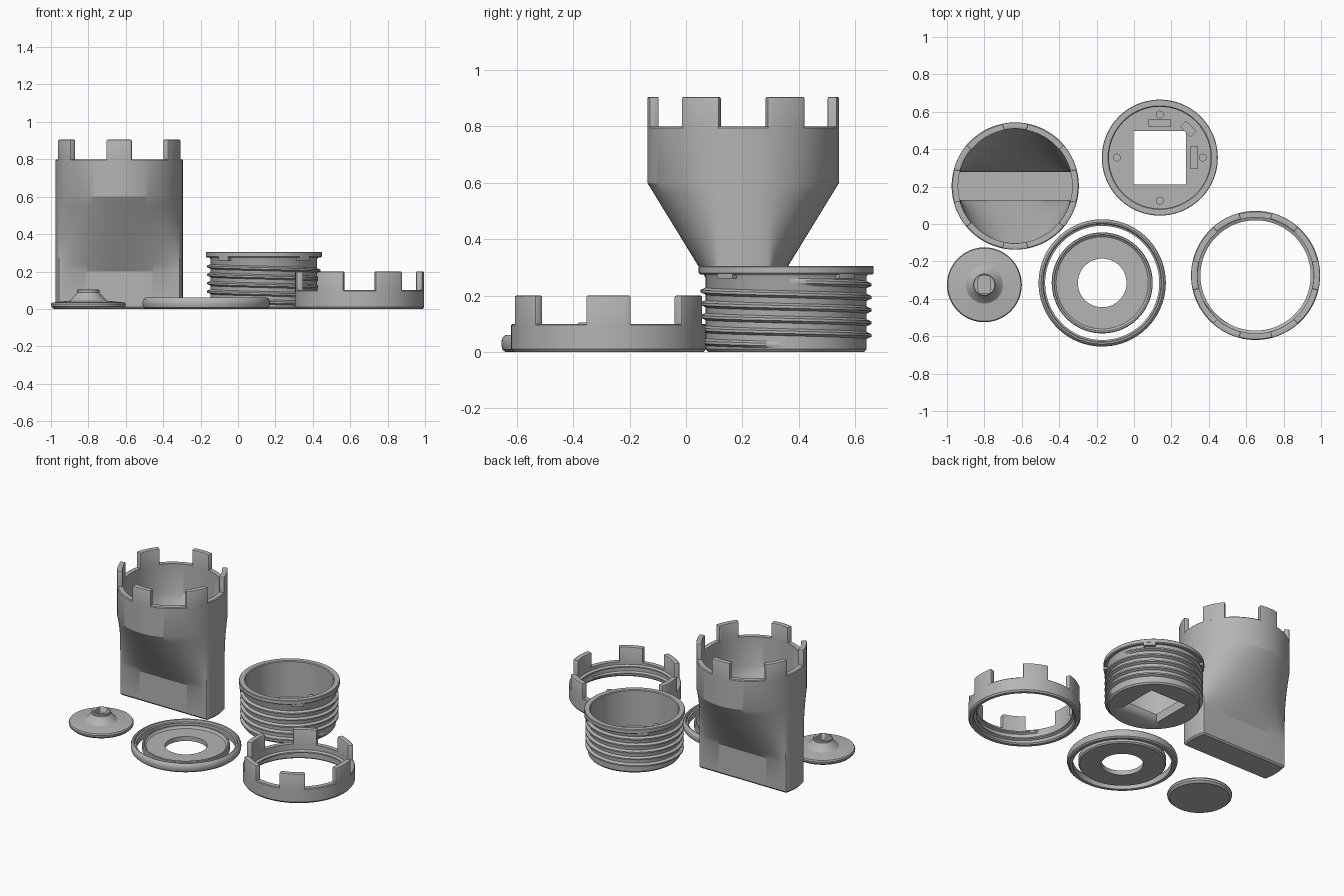
import bpy, bmesh, math
from mathutils import Matrix, Vector

if "Cube" in bpy.data.objects:
    bpy.data.objects.remove(bpy.data.objects["Cube"])

SEG = 120
grey = bpy.data.materials.new("plain_grey")
grey.diffuse_color = (0.46, 0.46, 0.46, 1)
grey.use_nodes = True
grey.node_tree.nodes["Principled BSDF"].inputs["Base Color"].default_value = grey.diffuse_color


def finish(name, bm, loc, angle=30):
    """Turn a bmesh into a smooth-shaded, sharp-edged object."""
    bmesh.ops.remove_doubles(bm, verts=bm.verts, dist=1e-5)
    bmesh.ops.recalc_face_normals(bm, faces=bm.faces)
    me = bpy.data.meshes.new(name)
    bm.to_mesh(me)
    bm.free()
    me.materials.append(grey)
    ob = bpy.data.objects.new(name, me)
    ob.location = loc
    bpy.context.collection.objects.link(ob)
    bpy.ops.object.select_all(action='DESELECT')
    ob.select_set(True)
    bpy.context.view_layer.objects.active = ob
    bpy.ops.object.shade_smooth_by_angle(angle=math.radians(angle))
    return ob


def skin(bm, rings, closed):
    """Bridge rings of points; closed joins the last ring to the first."""
    vs = [[bm.verts.new(p) for p in ring] for ring in rings]
    n = len(vs[0])
    for i in range(len(vs) if closed else len(vs) - 1):
        a, b = vs[i], vs[(i + 1) % len(vs)]
        for j in range(n):
            k = (j + 1) % n
            bm.faces.new((a[j], a[k], b[k], b[j]))
    return vs


def circle(r, z):
    return [(r * math.cos(2 * math.pi * j / SEG), r * math.sin(2 * math.pi * j / SEG), z)
            for j in range(SEG)]


def lathe(name, profile, loc):
    """Revolve a profile; one starting on the axis becomes a capped solid."""
    bm = bmesh.new()
    solid = profile[0] == (0, 0)
    vs = skin(bm, [circle(r, z) for r, z in (profile[1:] if solid else profile)], not solid)
    if solid:
        bm.faces.new(vs[0])
        bm.faces.new(vs[-1])
    return finish(name, bm, loc)


def cut(ob, size, center, bevel=0):
    """Subtract a box, then drop the cutter."""
    bm = bmesh.new()
    bmesh.ops.create_cube(bm, size=1, matrix=Matrix.Diagonal((*size, 1)))
    if bevel:
        ed = [e for e in bm.edges if abs(e.verts[0].co.z - e.verts[1].co.z) > 1e-4]
        bmesh.ops.bevel(bm, geom=ed, offset=bevel, segments=4, affect='EDGES', profile=0.5)
    c = finish("cutter", bm, center)
    c.hide_render = True
    bpy.context.view_layer.update()
    bpy.context.view_layer.objects.active = ob
    m = ob.modifiers.new("cut", 'BOOLEAN')
    m.operation, m.solver, m.object = 'DIFFERENCE', 'EXACT', c
    while ob.modifiers[0] != m:
        bpy.ops.object.modifier_move_up(modifier=m.name)
    bpy.ops.object.modifier_apply(modifier=m.name)
    bpy.data.objects.remove(c)


def arc_blocks(name, arcs, r0, r1, z0, z1, loc, bevel=0.006):
    """Curved blocks; arcs holds (centre, half width) in degrees."""
    bm = bmesh.new()
    for mid, half in arcs:
        rows = []
        for i in range(11):
            a = math.radians(mid - half + 2 * half * i / 10)
            c, s = math.cos(a), math.sin(a)
            rows.append([(r * c, r * s, z) for r, z in ((r0, z0), (r1, z0), (r1, z1), (r0, z1))])
        vs = skin(bm, rows, False)
        bm.faces.new(vs[0])
        bm.faces.new(vs[-1])
    bmesh.ops.recalc_face_normals(bm, faces=bm.faces)
    if bevel:
        ed = [e for e in bm.edges if e.calc_face_angle(0) > 0.7
              and max(v.co.z for v in e.verts) > z0 + 0.01]
        bmesh.ops.bevel(bm, geom=ed, offset=bevel, segments=2, affect='EDGES', profile=0.5)
    return finish(name, bm, loc)


def thread(name, r_root, r_tip, z0, z1, pitch, half, loc):
    """Left-handed helical ridge with tapered ends."""
    turns = (z1 - z0) / pitch
    n = int(turns * 72)
    bm = bmesh.new()
    rows = []
    for i in range(n + 1):
        a = -2 * math.pi * turns * i / n
        z = z0 + (z1 - z0) * i / n
        t = min(1, i / 8, (n - i) / 8)
        tip = r_root + (r_tip - r_root) * t
        c, s = math.cos(a), math.sin(a)
        rows.append([(r * c, r * s, z + dz) for r, dz in
                     ((r_root, -half), (tip, -half * .35), (tip, half * .35), (r_root, half))])
    vs = skin(bm, rows, False)
    bm.faces.new(vs[0])
    bm.faces.new(vs[-1])
    return finish(name, bm, loc)


# Housing: round crown blending down into a flat slab, hollow inside
H = (-0.635, 0.203, 0)


def blend_ring(r, half, t, z):
    """Circle at t=1, circle trimmed to a slab of given half depth at t=0."""
    out = []
    for x, y, _ in circle(r, z):
        flat = max(-half, min(half, y))
        out.append((x, flat + (y - flat) * t, z))
    return out


bm = bmesh.new()
rings = [blend_ring(0.332, 0.087, 0, 0), blend_ring(0.34, 0.095, 0, 0.01)]
rings += [blend_ring(0.34, 0.095, i / 10, 0.2 + 0.04 * i) for i in range(11)]
rings += [circle(0.34, 0.795), circle(0.335, 0.8), circle(0.305, 0.8)]
rings += [blend_ring(0.305, 0.075, i / 10, 0.2 + 0.04 * i) for i in range(10, -1, -1)]
rings += [blend_ring(0.305, 0.075, 0, 0.04)]
vs = skin(bm, rings, False)
bm.faces.new(vs[0])
bm.faces.new(vs[-1])
finish("housing", bm, H, 25)
arc_blocks("housing_tabs", [(s + m, h) for s in (0, 180)
                            for m, h in ((90, 11.7), (27.5, 12.7), (-27.5, 12.7))],
           0.305, 0.34, 0.79, 0.905, H)

# Locking ring with crown tabs and an inner thread
R = (0.65, -0.275, 0)
lathe("locking_ring", [(0.338, 0), (0.345, 0.01), (0.345, 0.095), (0.34, 0.1),
                       (0.31, 0.1), (0.31, 0.008), (0.318, 0)], R)
arc_blocks("locking_ring_tabs", [(s + m, 13.4) for s in (0, 180) for m in (0, 62, -62)],
           0.31, 0.345, 0.09, 0.2, R)
thread("locking_ring_thread", 0.312, 0.295, 0.02, 0.085, 0.045, 0.012, R)

# Threaded cup with flange and square opening in its floor
C = (0.138, 0.355, 0)
cup = lathe("threaded_cup", [(0, 0), (0.277, 0), (0.285, 0.01), (0.285, 0.265), (0.29, 0.275),
                             (0.305, 0.275), (0.31, 0.28), (0.31, 0.302), (0.307, 0.305),
                             (0.277, 0.305), (0.272, 0.3), (0.272, 0.06)], C)
cut(cup, (0.28, 0.285, 0.3), (C[0], C[1], 0.05))
thread("cup_thread", 0.284, 0.303, 0.025, 0.25, 0.045, 0.013, C)
arc_blocks("flange_lugs", [(m, 7) for m in (45, 135, 225, 315)], 0.28, 0.309, 0.26, 0.285, C, 0)

# Pegs and locating blocks on the cup floor
bm = bmesh.new()
for k in range(4):
    p = Matrix.Rotation(k * math.pi / 2, 4, 'Z') @ Vector((0.23, 0, 0.08))
    bmesh.ops.create_cone(bm, cap_ends=True, segments=24, radius1=0.021, radius2=0.021,
                          depth=0.05, matrix=Matrix.Translation(p))
finish("cup_pegs", bm, C)
bm = bmesh.new()
for x, y, w, d, rot in ((0, 0.185, 0.12, 0.04, 0), (0.183, 0, 0.04, 0.12, 0),
                        (0.152, 0.152, 0.08, 0.045, -45)):
    bmesh.ops.create_cube(bm, size=1, matrix=Matrix.Translation((x, y, 0.075))
                          @ Matrix.Rotation(math.radians(rot), 4, 'Z')
                          @ Matrix.Diagonal((w, d, 0.04, 1)))
finish("cup_blocks", bm, C)

# Sealing ring and the loose washer inside it
S = (-0.17, -0.315, 0)
lathe("sealing_ring", [(0.305, 0), (0.326, 0), (0.336, 0.008), (0.34, 0.022), (0.34, 0.038),
                       (0.335, 0.052), (0.326, 0.06), (0.318, 0.058), (0.314, 0.045),
                       (0.305, 0.042)], S)
lathe("washer", [(0.13, 0), (0.262, 0), (0.27, 0.008), (0.27, 0.042), (0.266, 0.046),
                 (0.258, 0.046), (0.254, 0.036), (0.246, 0.03), (0.13, 0.03)], S)

# Round button with a keyed socket
B = (-0.8, -0.325, 0)
button = lathe("button", [(0, 0), (0.185, 0), (0.198, 0.012), (0.2, 0.025), (0.195, 0.034),
                          (0.1, 0.044), (0.092, 0.05), (0.066, 0.08), (0.06, 0.088),
                          (0.06, 0.1), (0.055, 0.104)], B)
cut(button, (0.066, 0.095, 0.1), (B[0], B[1], 0.1), 0.018)
